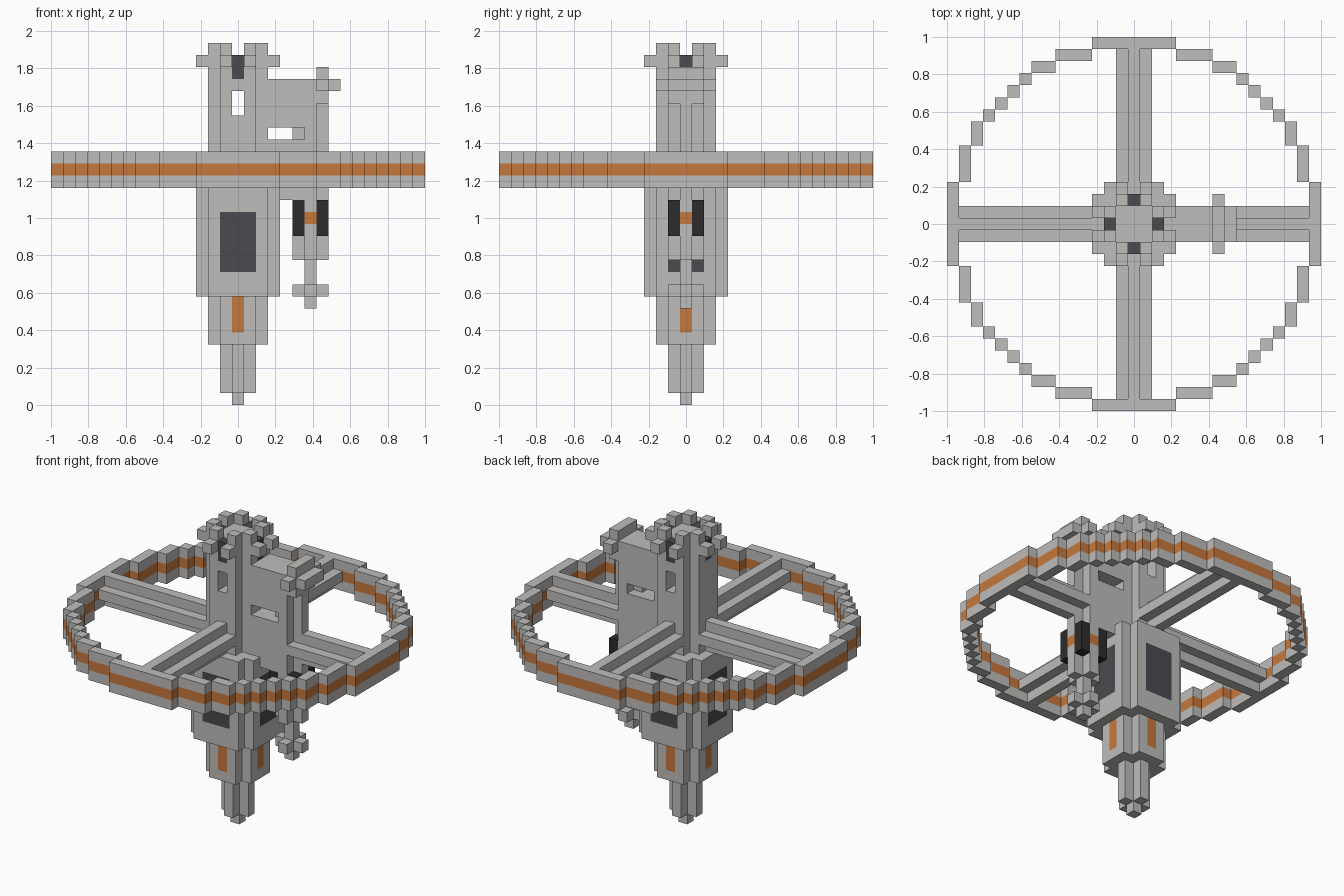
import bpy
import bmesh

if "Cube" in bpy.data.objects:
    bpy.data.objects.remove(bpy.data.objects["Cube"], do_unlink=True)

UNIT = 2 / 31          # edge length of one block
cells = {}             # block position -> (part name, colour index)


def material(name, r, g, b):
    mat = bpy.data.materials.new(name)
    mat.use_nodes = True
    mat.diffuse_color = (r, g, b, 1)
    mat.node_tree.nodes["Principled BSDF"].inputs["Base Color"].default_value = (r, g, b, 1)
    return mat


MATERIALS = [
    material("light_grey", 0.515, 0.51, 0.50),
    material("orange", 0.565, 0.19, 0.047),
    material("dark_grey", 0.069, 0.067, 0.078),
    material("black", 0.025, 0.025, 0.026),
]
GREY, ORANGE, DARK, BLACK = range(len(MATERIALS))


def span(r):
    """A single number is one block, a pair is an inclusive range."""
    return range(r[0], r[1] + 1) if isinstance(r, tuple) else (r,)


def block(xs, ys, zs):
    return [(x, y, z) for x in span(xs) for y in span(ys) for z in span(zs)]


def fill(part, xs, ys, zs, colour=GREY):
    for cell in block(xs, ys, zs):
        cells[cell] = (part, colour)


def carve(xs, ys, zs):
    for cell in block(xs, ys, zs):
        cells.pop(cell, None)


def around(part, xs, ys, zs, colour=GREY, mirror=False):
    """Repeat a block on the four sides, and optionally mirror it."""
    for x, y, z in block(xs, ys, zs):
        for sx in ((x, -x) if mirror else (x,)):
            px, py = sx, y
            for _ in range(4):
                cells[(px, py, z)] = (part, colour)
                px, py = -py, px


def cross(part, wide, narrow, zs, cx=0):
    """Square column with its corners notched out."""
    fill(part, (cx - wide, cx + wide), (-narrow, narrow), zs)
    fill(part, (cx - narrow, cx + narrow), (-wide, wide), zs)


# Central tower, from the bottom tip up
fill("bottom_tip", 0, 0, 0)
cross("lower_mast", 1, 0, (1, 4))
cross("lower_hull", 2, 1, (5, 8))
cross("main_hull", 3, 2, (9, 17))
cross("upper_tower", 2, 1, (18, 28))
carve(0, (-2, 2), (24, 25))

# Coloured panels on the four sides
around("lower_hull", 0, -2, (6, 8), ORANGE)
around("main_hull", (-1, 1), -3, (11, 15), DARK)
around("upper_tower", 0, -2, (27, 28), DARK)

# Crown prongs
around("crown", 1, -2, 29, mirror=True)
around("crown", 1, -3, 28, mirror=True)

# Spokes with a cross-shaped section
around("spokes", 0, (-14, -3), (18, 20))
around("spokes", (-1, 1), (-14, -3), 19)

# Outer ring: one eighth, rotated and mirrored
for xs, y in (((0, 3), 15), ((4, 6), 14), ((7, 8), 13), (9, 12), (10, 11)):
    for z in (18, 19, 20):
        colour = ORANGE if z == 19 else GREY
        around("outer_ring", xs, y, z, colour, mirror=True)
        around("outer_ring", y, xs, z, colour, mirror=True)

# Side fin with its window and outer rib
fill("side_fin", (3, 6), (-1, 1), (18, 26))
fill("side_fin", (4, 6), (-1, 1), 17)
fill("side_fin", 7, 0, (17, 24))
fill("side_fin", 7, (-1, 1), (25, 27))
fill("side_fin", 7, (-2, 2), 26)
fill("side_fin", 8, (-1, 1), 26)
carve((3, 4), (-1, 1), 22)
for side in (-1, 1):
    carve(5, side, 22)

# Pod hanging under the fin
POD = 6
cross("hanging_pod", 1, 0, (12, 16), POD)
cross("hanging_pod", 1, 0, 9, POD)
fill("hanging_pod", POD, 0, (8, 11))
for dx in (-1, 1):
    for dy in (-1, 1):
        fill("hanging_pod", POD + dx, dy, (14, 16), BLACK)
    fill("hanging_pod", POD + dx, 0, 15, ORANGE)
    fill("hanging_pod", POD, dx, 15, ORANGE)


def build(part):
    """Mesh the outside faces of one part and join the flat ones."""
    bm = bmesh.new()
    verts = {}

    def corner(p):
        if p not in verts:
            verts[p] = bm.verts.new(((p[0] - 0.5) * UNIT, (p[1] - 0.5) * UNIT, p[2] * UNIT))
        return verts[p]

    for cell, (owner, colour) in cells.items():
        if owner != part:
            continue
        for a in range(3):
            b, c = (a + 1) % 3, (a + 2) % 3
            for s in (-1, 1):
                near = list(cell)
                near[a] += s
                if tuple(near) in cells:
                    continue
                loop = []
                for i, j in ((0, 0), (1, 0), (1, 1), (0, 1)):
                    p = list(cell)
                    p[a] += s > 0
                    p[b] += i
                    p[c] += j
                    loop.append(corner(tuple(p)))
                face = bm.faces.new(loop if s > 0 else loop[::-1])
                face.material_index = colour
    bmesh.ops.dissolve_limit(bm, angle_limit=0.01, verts=bm.verts[:],
                             edges=bm.edges[:], delimit={'MATERIAL'})
    mesh = bpy.data.meshes.new(part)
    bm.to_mesh(mesh)
    bm.free()
    for mat in MATERIALS:
        mesh.materials.append(mat)
    bpy.context.scene.collection.objects.link(bpy.data.objects.new(part, mesh))


for name in sorted({owner for owner, _ in cells.values()}):
    build(name)
